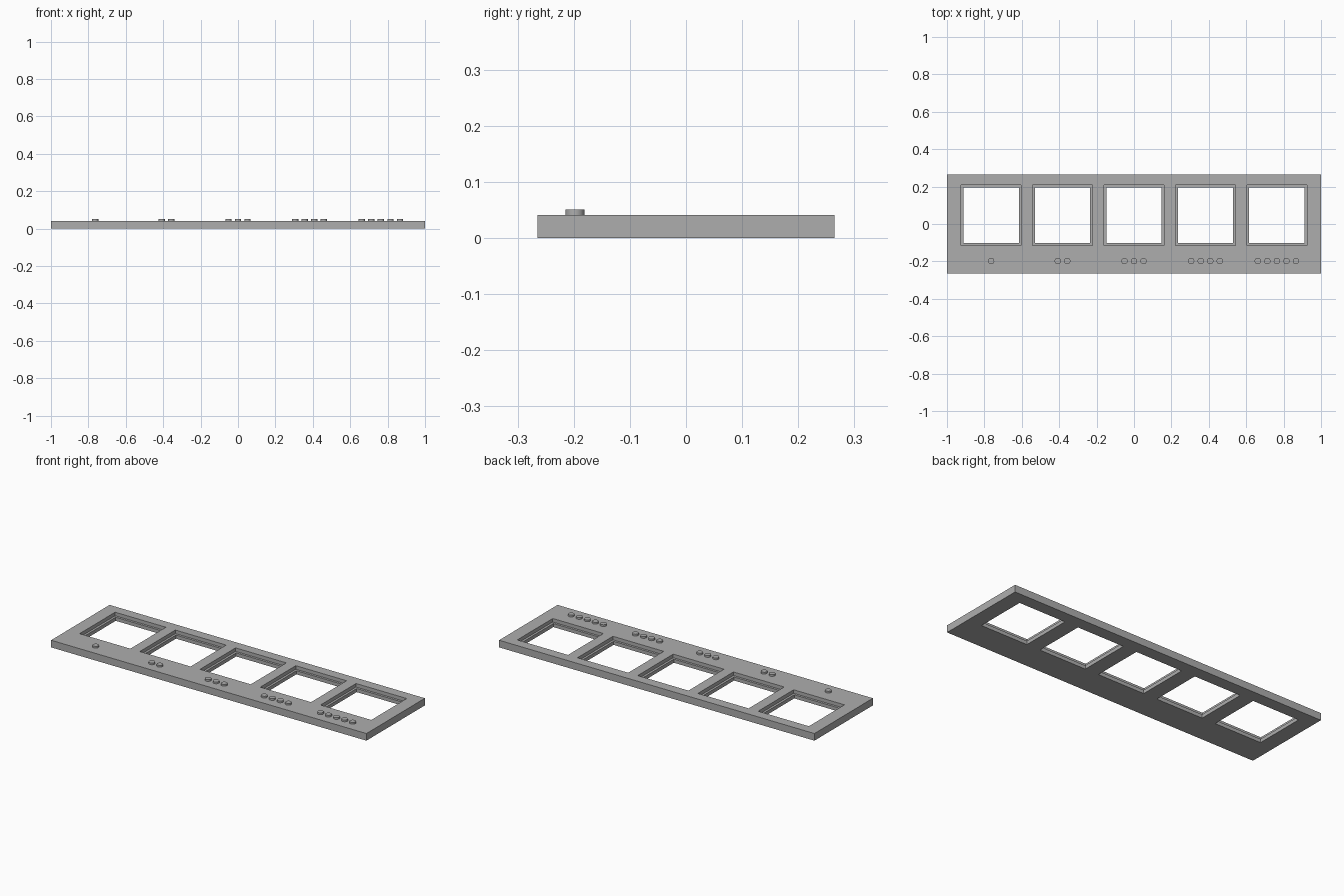
import bpy
import bmesh
from mathutils import Matrix, Vector

cube = bpy.data.objects.get("Cube")
if cube:
    bpy.data.objects.remove(cube, do_unlink=True)

THICK = 0.041
PITCH = 0.382
COUNT = 5
WINDOW_Y = 0.047
DOT_Y = -0.198
DOT_GAP = 0.051

grey = bpy.data.materials.new("mid grey")
grey.use_nodes = True
colour = (0.42, 0.42, 0.42, 1)
grey.diffuse_color = colour
grey.node_tree.nodes["Principled BSDF"].inputs["Base Color"].default_value = colour

centres = [(i - (COUNT - 1) / 2) * PITCH for i in range(COUNT)]


def make_object(name, bm):
    mesh = bpy.data.meshes.new(name)
    bm.to_mesh(mesh)
    bm.free()
    mesh.materials.append(grey)
    obj = bpy.data.objects.new(name, mesh)
    bpy.context.collection.objects.link(obj)
    return obj


def add_box(bm, centre, size):
    matrix = Matrix.Translation(centre) @ Matrix.Diagonal((*size, 1))
    bmesh.ops.create_cube(bm, size=1, matrix=matrix)


def cut_windows(plate, name, width, bottom):
    """Cut one square opening per position from the given height upward."""
    bm = bmesh.new()
    top = THICK + 0.05
    for x in centres:
        add_box(bm, Vector((x, WINDOW_Y, (top + bottom) / 2)), (width, width, top - bottom))
    cutter = make_object(name, bm)
    cutter.hide_render = True
    mod = plate.modifiers.new(name, "BOOLEAN")
    mod.operation = "DIFFERENCE"
    mod.solver = "EXACT"
    mod.object = cutter
    bpy.context.view_layer.objects.active = plate
    bpy.ops.object.modifier_apply(modifier=mod.name)
    bpy.data.objects.remove(cutter, do_unlink=True)


# Flat plate with five stepped square windows
bm = bmesh.new()
add_box(bm, Vector((0, 0, THICK / 2)), (2, 0.53, THICK))
plate = make_object("plate", bm)
cut_windows(plate, "window_opening", 0.296, -0.05)
cut_windows(plate, "window_recess", 0.322, THICK / 2)

# Raised counting dots, one to five, below the windows
for i, x in enumerate(centres):
    bm = bmesh.new()
    for k in range(i + 1):
        spot = Vector((x + (k - i / 2) * DOT_GAP, DOT_Y, THICK + 0.0025))
        bmesh.ops.create_cone(bm, cap_ends=True, segments=24, radius1=0.017,
                              radius2=0.017, depth=0.015,
                              matrix=Matrix.Translation(spot))
    dots = make_object(f"counting_dots_{i + 1}", bm)
    bpy.ops.object.select_all(action="DESELECT")
    dots.select_set(True)
    bpy.context.view_layer.objects.active = dots
    bpy.ops.object.shade_smooth_by_angle()
